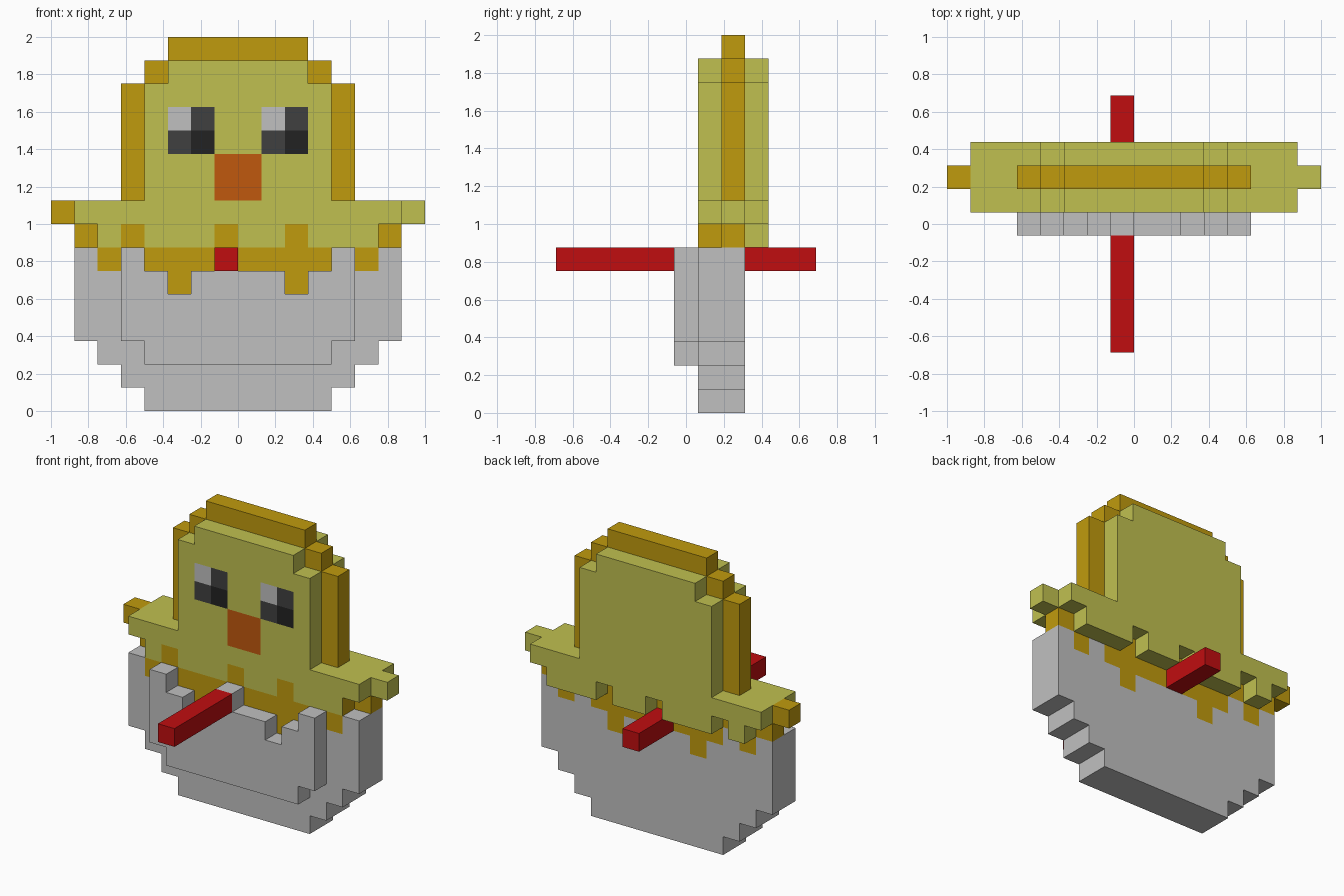
import bpy
import bmesh
from mathutils import Vector

if "Cube" in bpy.data.objects:
    bpy.data.objects.remove(bpy.data.objects["Cube"], do_unlink=True)

U = 0.125  # block size


def linear(c):
    c /= 255
    return c / 12.92 if c <= 0.04045 else ((c + 0.055) / 1.055) ** 2.4


def material(name, *rgb):
    col = [linear(c) for c in rgb] + [1.0]
    m = bpy.data.materials.new(name)
    m.use_nodes = True
    m.diffuse_color = col
    bsdf = m.node_tree.nodes["Principled BSDF"]
    bsdf.inputs["Base Color"].default_value = col
    bsdf.inputs["Roughness"].default_value = 0.9
    return m


YELLOW = material("yellow", 192, 192, 80)
GOLD = material("gold", 192, 155, 13)
GREY = material("shell grey", 192, 192, 192)
RED = material("red", 192, 13, 16)
ORANGE = material("orange", 192, 88, 13)
DARK = material("dark grey", 64, 64, 64)
BLACK = material("near black", 34, 34, 34)

DIRS = [Vector(d) for d in ((1, 0, 0), (-1, 0, 0), (0, 1, 0),
                            (0, -1, 0), (0, 0, 1), (0, 0, -1))]


def block(i0, i1, k0, k1, j0, j1):
    """Set of grid cells, ends included: i along x, k along y, j along z."""
    return {(i, k, j) for i in range(i0, i1 + 1)
            for k in range(k0, k1 + 1) for j in range(j0, j1 + 1)}


def build(name, cells, paint):
    """Make the outer faces of the cells; paint(i, k, j, normal) gives the material."""
    bm = bmesh.new()
    mats = []
    for i, k, j in sorted(cells):
        centre = Vector((i - 7.5, k, j + 0.5))
        for d in DIRS:
            if (i + int(d.x), k + int(d.y), j + int(d.z)) in cells:
                continue
            a = Vector((abs(d.y) + abs(d.z), abs(d.x), 0))
            b = d.cross(a)
            corners = [centre + (d + a * s + b * t) / 2
                       for s, t in ((-1, -1), (1, -1), (1, 1), (-1, 1))]
            f = bm.faces.new([bm.verts.new(c * U) for c in corners])
            m = paint(i, k, j, d)
            if m not in mats:
                mats.append(m)
            f.material_index = mats.index(m)
    bmesh.ops.remove_doubles(bm, verts=bm.verts, dist=1e-4)
    mesh = bpy.data.meshes.new(name)
    bm.to_mesh(mesh)
    bm.free()
    for m in mats:
        mesh.materials.append(m)
    ob = bpy.data.objects.new(name, mesh)
    bpy.context.collection.objects.link(ob)
    return ob


def plain(m):
    return lambda i, k, j, d: m


# Stepped egg shell with gold drips painted on its front and back
DRIPS = {6: {2, 4, 5, 6, 7, 8, 9, 10, 11, 13}, 5: {5, 10}}
shell = (block(4, 11, 1, 2, 0, 0) | block(3, 12, 1, 2, 1, 1)
         | block(2, 13, 1, 2, 2, 2) | block(1, 14, 1, 2, 3, 6))
build("egg_shell", shell,
      lambda i, k, j, d: GOLD if d.y and i in DRIPS.get(j, ()) else GREY)

# Raised front of the shell with a jagged rim
front = set()
for n, top in enumerate((6, 5, 4, 5, 6, 5, 5, 4, 5, 6)):
    i = n + 3
    front |= block(i, i, 0, 0, 3 if i in (3, 12) else 2, top)
build("shell_front", front, plain(GREY))

# Body: head, wing slab and ragged lower edge with painted face
GAPS = {1, 3, 7, 10, 14}
body = (block(1, 14, 1, 3, 8, 8) | block(4, 11, 1, 3, 9, 13)
        | block(5, 10, 1, 3, 14, 14)
        | block(2, 13, 1, 1, 7, 7) | block(1, 14, 2, 2, 7, 7)
        | {(i, 3, 7) for i in range(2, 14) if i not in GAPS})


def paint_body(i, k, j, d):
    if j == 7:
        if k == 2 or (k == 1 and (d.x or i in GAPS)):
            return GOLD
    if d.y < 0 and k == 1:
        if i in (7, 8) and j in (9, 10):      # beak
            return ORANGE
        for e in (5, 9):                      # eyes
            if i in (e, e + 1) and j in (11, 12):
                if (i, j) == (e, 12):
                    return GREY
                return BLACK if (i, j) == (e + 1, 11) else DARK
    return YELLOW


build("body", body, paint_body)

# Thin crest around the head
crest = block(5, 10, 2, 2, 15, 15)
for side, step in ((3, 4), (12, 11)):
    crest |= block(side, side, 2, 2, 9, 13) | block(step, step, 2, 2, 14, 14)
build("crest", crest, plain(GOLD))

# Wing tips
build("right_wing_tip", block(0, 0, 2, 2, 8, 8), plain(GOLD))
build("left_wing_tip", block(15, 15, 2, 2, 8, 8), plain(YELLOW))

# Red rod, front and back
build("front_rod", block(7, 7, -5, -1, 6, 6), plain(RED))
build("back_rod", block(7, 7, 3, 5, 6, 6), plain(RED))
